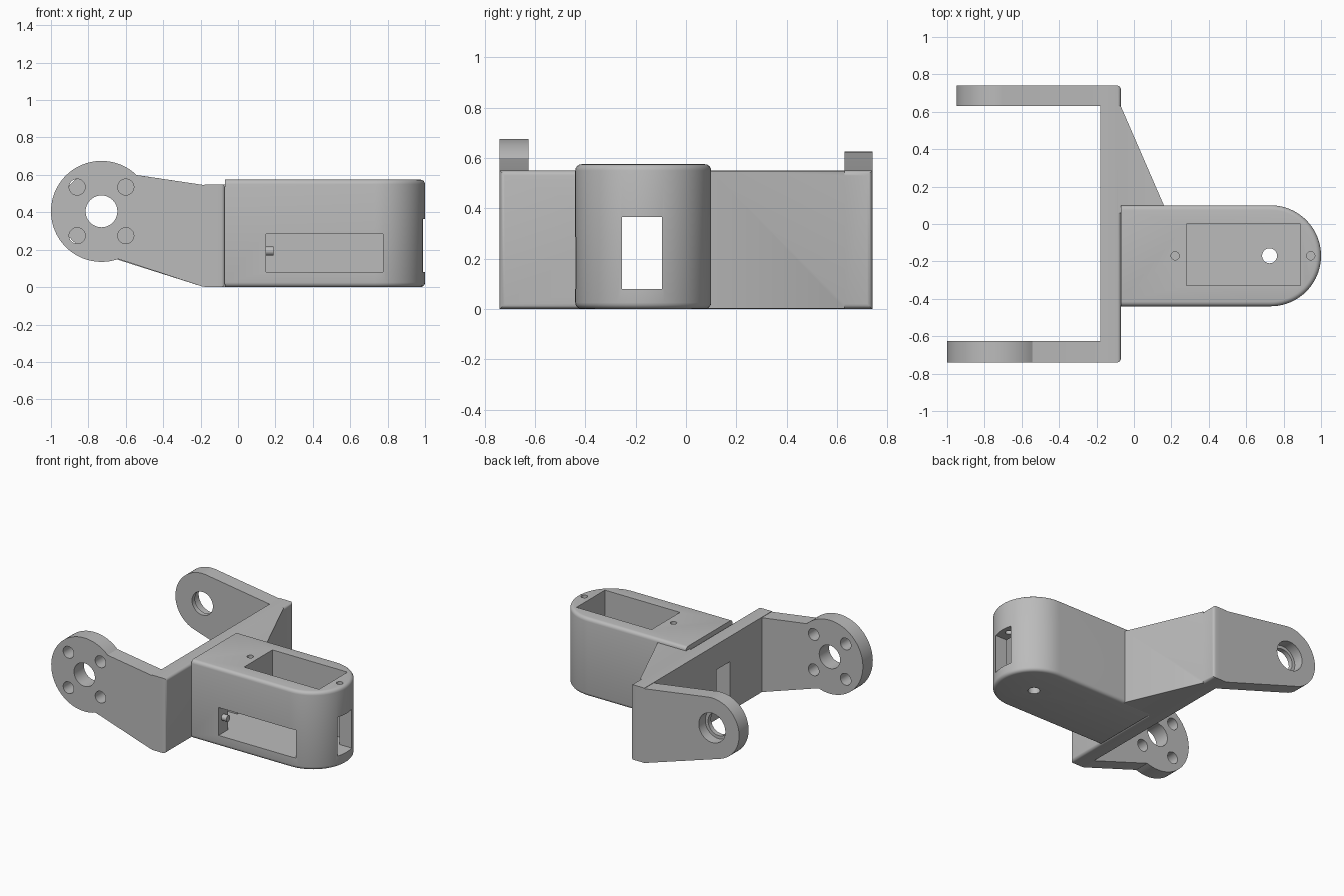
import bpy, bmesh, math

cube = bpy.data.objects.get("Cube")
if cube:
    bpy.data.objects.remove(cube, do_unlink=True)

grey = bpy.data.materials.new("bracket_grey")
grey.use_nodes = True
grey.diffuse_color = (0.5, 0.5, 0.5, 1)
grey.node_tree.nodes["Principled BSDF"].inputs["Base Color"].default_value = (0.5, 0.5, 0.5, 1)


def prism(name, outline, axis, lo, hi, round_rule=None, radius=0.025):
    """Extrude a 2D outline along an axis and round the edges chosen by a rule."""
    place = {"x": lambda a, b, c: (c, a, b),
             "y": lambda a, b, c: (a, c, b),
             "z": lambda a, b, c: (a, b, c)}[axis]
    bm = bmesh.new()
    ends = [[bm.verts.new(place(a, b, c)) for a, b in outline] for c in (lo, hi)]
    n = len(outline)
    bm.faces.new(ends[0])
    bm.faces.new(ends[1])
    for i in range(n):
        j = (i + 1) % n
        bm.faces.new((ends[0][i], ends[0][j], ends[1][j], ends[1][i]))
    bmesh.ops.recalc_face_normals(bm, faces=bm.faces)
    if round_rule:
        edges = [e for e in bm.edges if round_rule(*(v.co for v in e.verts))]
        bmesh.ops.bevel(bm, geom=edges, offset=radius, segments=4, profile=0.5, affect="EDGES")
    mesh = bpy.data.meshes.new(name)
    bm.to_mesh(mesh)
    bm.free()
    mesh.materials.append(grey)
    obj = bpy.data.objects.new(name, mesh)
    bpy.context.collection.objects.link(obj)
    return obj


def arc(cx, cy, r, start, end, steps):
    angles = [math.radians(start + (end - start) * i / steps) for i in range(steps + 1)]
    return [(cx + r * math.cos(t), cy + r * math.sin(t)) for t in angles]


def rect(a0, a1, b0, b1):
    return [(a0, b0), (a1, b0), (a1, b1), (a0, b1)]


def circle(cx, cy, r):
    return arc(cx, cy, r, 0, 360, 40)[:-1]


def combine(target, other, operation):
    mod = target.modifiers.new(operation.lower(), "BOOLEAN")
    mod.object, mod.operation, mod.solver = other, operation, "EXACT"
    bpy.context.view_layer.objects.active = target
    bpy.ops.object.modifier_apply(modifier=mod.name)
    bpy.data.objects.remove(other, do_unlink=True)


def cut(target, outline, axis, lo, hi):
    combine(target, prism("cutter", outline, axis, lo, hi), "DIFFERENCE")


# Cross plate, rounded along its outer face
bracket = prism("fork_bracket", rect(-0.18, -0.07, -0.74, 0.74), "z", 0, 0.55,
                lambda p, q: p.x > -0.1 and q.x > -0.1, 0.02)

# Front and back arms with round ends
px, pz = -0.73, 0.405
for radius, start, end, lo, hi in ((0.27, 46, 289.5, -0.74, -0.625),
                                   (0.22, 81.6, 252.1, 0.63, 0.74)):
    outline = arc(px, pz, radius, start, end, 48)
    outline += [(-0.19, 0.003), (-0.12, 0.003), (-0.12, 0.547), (-0.19, 0.547)]
    combine(bracket, prism("arm", outline, "y", lo, hi), "UNION")

# Sloping gusset between plate and body
combine(bracket, prism("gusset", [(-0.12, 0.63), (-0.07, 0.63), (0.16, 0.10), (0.16, 0.06),
                                  (-0.12, 0.06)], "z", 0.001, 0.549), "UNION")

# Pivot holes, screw holes and cable opening in the bracket
cut(bracket, circle(px, pz, 0.085), "y", -0.9, 0.9)
cut(bracket, circle(px, pz, 0.108), "y", 0.665, 0.9)
for dx in (-0.13, 0.13):
    for dz in (-0.13, 0.13):
        cut(bracket, circle(px + dx, pz + dz, 0.043), "y", -0.9, -0.5)
cut(bracket, rect(-0.255, -0.095, 0.08, 0.365), "x", -0.3, 0.0)

# Housing with a half round end and softened top and bottom rims
cy = -0.17
outline = [(-0.07, 0.10), (-0.07, -0.44)] + arc(0.73, cy, 0.27, -90, 90, 40)
housing = prism("housing", outline, "z", 0, 0.575,
                lambda p, q: abs(p.z - q.z) < 0.01 and max(p.x, q.x) > 0)

# Motor pocket, lower cavity, cable passage, side window and holes
cut(housing, rect(0.28, 0.89, -0.33, 0.0), "z", 0.08, 0.7)
cut(housing, rect(0.06, 0.5, -0.33, 0.0), "z", 0.08, 0.365)
cut(housing, rect(-0.255, -0.095, 0.08, 0.365), "x", -0.2, 1.2)
cut(housing, rect(0.15, 0.775, 0.08, 0.285), "y", -0.6, -0.2)
cut(housing, circle(0.725, cy, 0.04), "z", -0.1, 0.2)
for x in (0.22, 0.945):
    cut(housing, circle(x, cy, 0.022), "z", 0.3, 0.7)

# Small peg at the end of the side window
peg = prism("window_peg", circle(-0.385, 0.193, 0.023), "x", 0.13, 0.19)

for obj in (bracket, housing, peg):
    bpy.ops.object.select_all(action="DESELECT")
    obj.select_set(True)
    bpy.context.view_layer.objects.active = obj
    bpy.ops.object.shade_smooth_by_angle(angle=math.radians(30))
